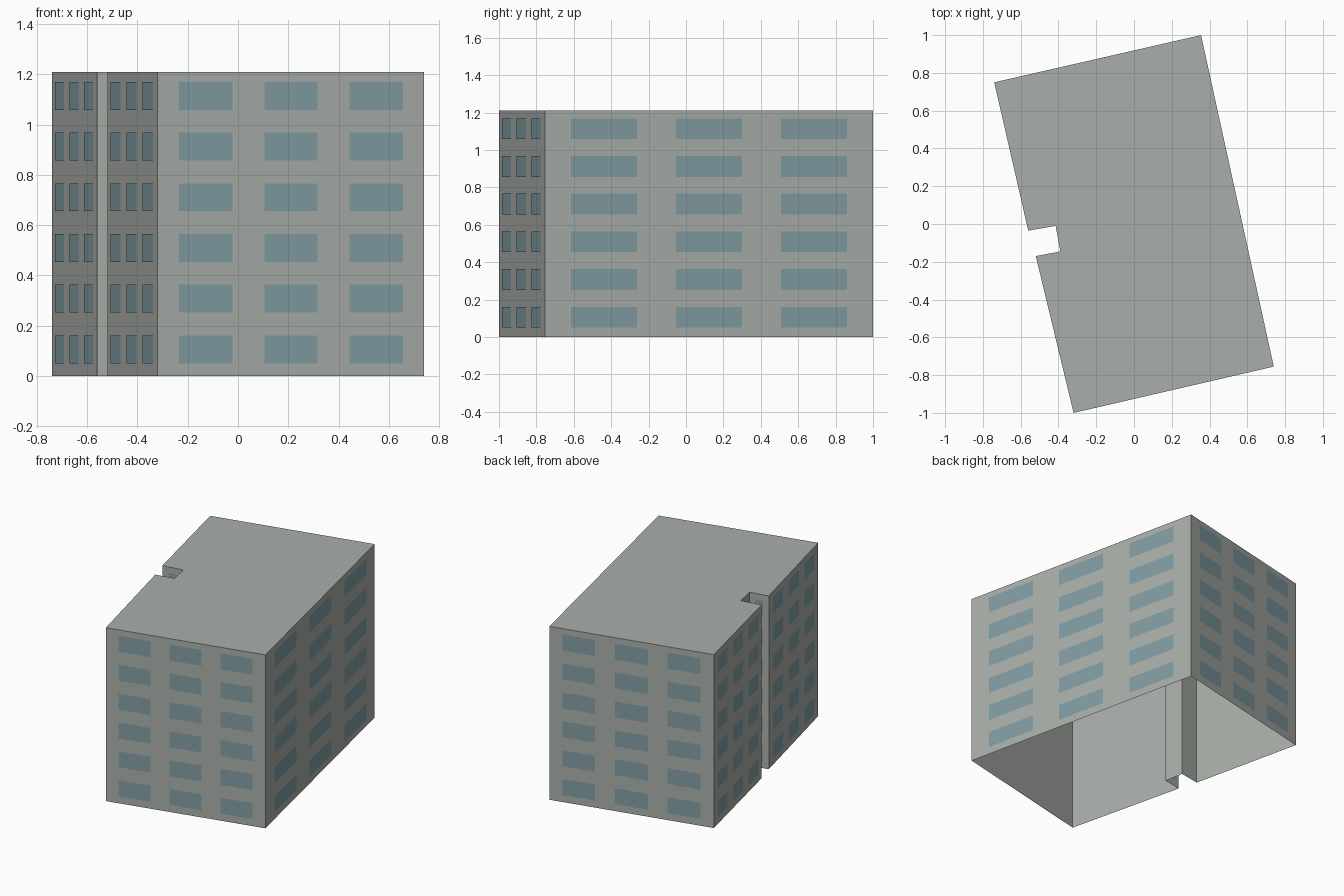
import bpy
import bmesh
from mathutils import Vector

cube = bpy.data.objects.get("Cube")
if cube:
    bpy.data.objects.remove(cube, do_unlink=True)

HEIGHT = 1.21
FLOORS = 6
OFFSET = 0.003  # how far the panes stand off the wall

# Footprint, counter-clockwise from the back corner, with the notch in one long side
FOOTPRINT = [Vector(p) for p in (
    (-0.74, 0.75), (-0.56, -0.035), (-0.415, -0.01), (-0.39, -0.145),
    (-0.52, -0.17), (-0.32, -1.0), (0.74, -0.755), (0.355, 1.0))]


def make_material(name, colour):
    mat = bpy.data.materials.new(name)
    mat.use_nodes = True
    mat.diffuse_color = (*colour, 1)
    mat.node_tree.nodes["Principled BSDF"].inputs["Base Color"].default_value = (*colour, 1)
    return mat


def make_object(name, bm, mat):
    mesh = bpy.data.meshes.new(name)
    bm.to_mesh(mesh)
    bm.free()
    mesh.materials.append(mat)
    obj = bpy.data.objects.new(name, mesh)
    bpy.context.collection.objects.link(obj)
    return obj


def add_quad(bm, a, b, low, high):
    """Upright rectangle between plan points a and b."""
    corners = ((a, low), (b, low), (b, high), (a, high))
    bm.faces.new([bm.verts.new((p.x, p.y, z)) for p, z in corners])


concrete = make_material("grey concrete", (0.40, 0.43, 0.40))
glass = make_material("blue grey glass", (0.22, 0.34, 0.37))

walls = list(zip(FOOTPRINT, FOOTPRINT[1:] + FOOTPRINT[:1]))

# Building shell: walls and flat roof, open underneath
shell = bmesh.new()
for start, end in walls:
    add_quad(shell, start, end, 0, HEIGHT)
shell.faces.new([shell.verts.new((p.x, p.y, HEIGHT)) for p in FOOTPRINT])
bmesh.ops.remove_doubles(shell, verts=shell.verts, dist=0.0001)
make_object("building_shell", shell, concrete)

# Windows: three per floor on each main wall, one on each short notch wall
panes = bmesh.new()
storey = HEIGHT / FLOORS
for start, end in walls:
    along = end - start
    out = Vector((along.y, -along.x)).normalized() * OFFSET
    if along.length < 0.3:
        spans = [(0.3, 0.7)]
    else:
        spans = [(c - 0.1, c + 0.1) for c in (0.18, 0.5, 0.82)]
    for floor in range(FLOORS):
        for left, right in spans:
            add_quad(panes, start + along * left + out, start + along * right + out,
                     storey * (floor + 0.25), storey * (floor + 0.8))
make_object("windows", panes, glass)
